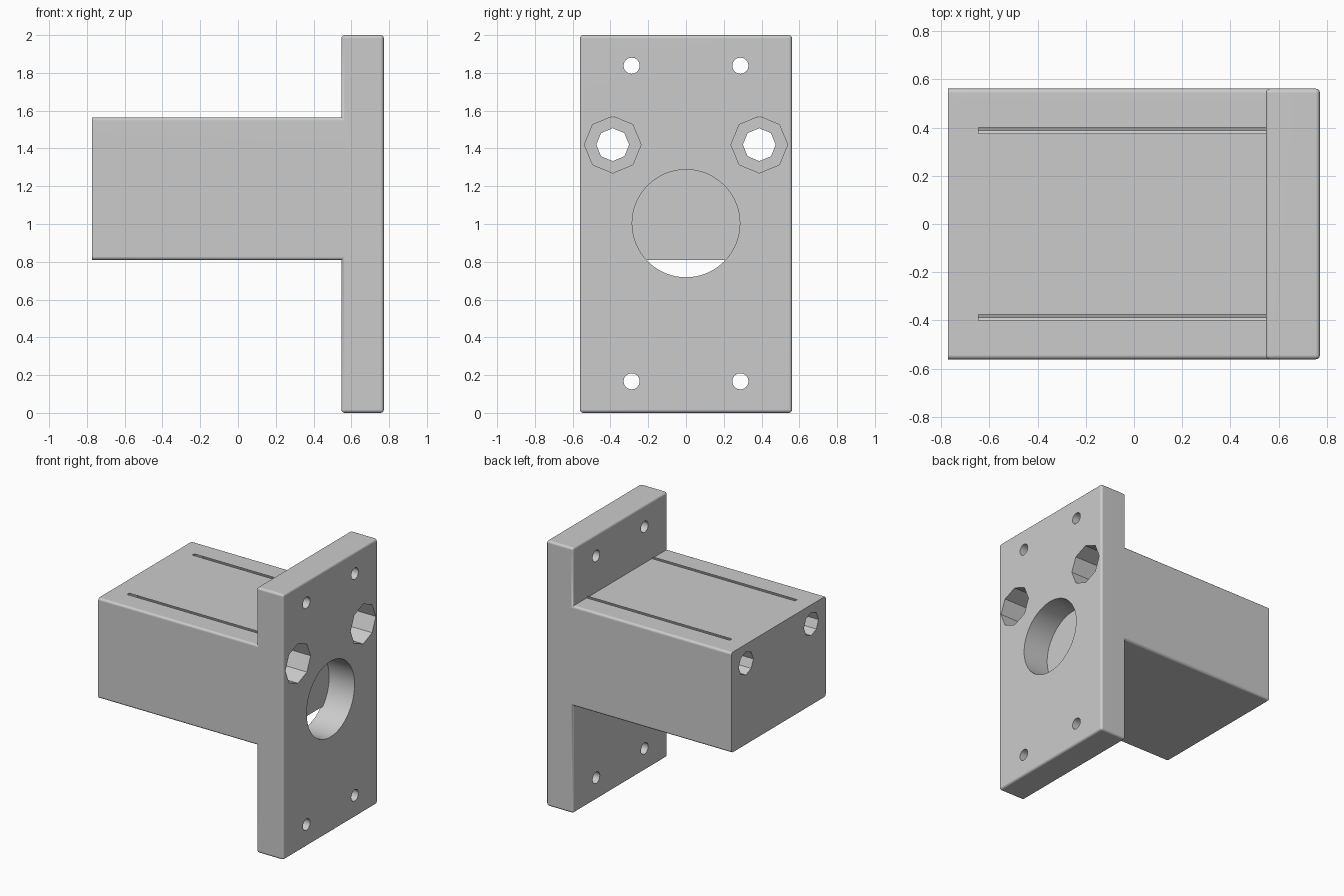
import bpy, bmesh, math
from mathutils import Matrix, Vector

cube = bpy.data.objects.get("Cube")
if cube:
    bpy.data.objects.remove(cube, do_unlink=True)

# Overall dimensions
END, BACK, FACE = -0.772, 0.547, 0.772      # block end, plate back, plate face
HALF, LOW, HIGH, TOP = 0.562, 0.81, 1.565, 2.0
SEAT = 0.56                                 # block face seen inside the port

grey = bpy.data.materials.new("light grey")
grey.use_nodes = True
grey.diffuse_color = (0.6, 0.6, 0.6, 1)
grey.node_tree.nodes["Principled BSDF"].inputs["Base Color"].default_value = (0.6, 0.6, 0.6, 1)


def add_object(name, bm):
    bmesh.ops.recalc_face_normals(bm, faces=bm.faces)
    mesh = bpy.data.meshes.new(name)
    bm.to_mesh(mesh)
    bm.free()
    mesh.materials.append(grey)
    obj = bpy.data.objects.new(name, mesh)
    bpy.context.collection.objects.link(obj)
    return obj


def rod(name, x0, x1, y, z, radius, sides):
    """Cylinder lying along x."""
    bm = bmesh.new()
    place = Matrix.Translation(((x0 + x1) / 2, y, z)) @ Matrix.Rotation(math.pi / 2, 4, 'Y')
    bmesh.ops.create_cone(bm, cap_ends=True, segments=sides, radius1=radius,
                          radius2=radius, depth=x1 - x0, matrix=place)
    return add_object(name, bm)


def apply_modifier(obj, mod):
    bpy.ops.object.select_all(action='DESELECT')
    bpy.context.view_layer.objects.active = obj
    obj.select_set(True)
    bpy.ops.object.modifier_apply(modifier=mod.name)


def cut(obj, cutter):
    mod = obj.modifiers.new("cut", 'BOOLEAN')
    mod.operation = 'DIFFERENCE'
    mod.solver = 'EXACT'
    mod.object = cutter
    apply_modifier(obj, mod)
    bpy.data.objects.remove(cutter, do_unlink=True)


# Flange plate and block: one T profile extruded across y
bm = bmesh.new()
profile = [(BACK, 0), (FACE, 0), (FACE, TOP), (BACK, TOP),
           (BACK, HIGH), (END, HIGH), (END, LOW), (BACK, LOW)]
side = bm.faces.new([bm.verts.new((x, -HALF, z)) for x, z in profile])
extruded = bmesh.ops.extrude_face_region(bm, geom=[side])["geom"]
bmesh.ops.translate(bm, vec=(0, 2 * HALF, 0),
                    verts=[v for v in extruded if isinstance(v, bmesh.types.BMVert)])
bmesh.ops.recalc_face_normals(bm, faces=bm.faces)

# Round the outer edges, keeping the block end and inner corners sharp
rounded = [e for e in bm.edges if e.is_convex
           and not all(v.co.x < END + 0.01 for v in e.verts)]
bmesh.ops.bevel(bm, geom=rounded, offset=0.018, offset_type='OFFSET',
                segments=3, profile=0.5, affect='EDGES')
body = add_object("flanged_block", bm)

# Round port through the plate, stopping at the block face
port = rod("port_cutter", BACK - 0.1, FACE + 0.1, 0, 1.003, 0.285, 64)
bm = bmesh.new()
bmesh.ops.create_cube(bm, size=1)
bmesh.ops.scale(bm, vec=(1, 2, HIGH - LOW), verts=bm.verts)
bmesh.ops.translate(bm, vec=(SEAT - 0.5, 0, (HIGH + LOW) / 2), verts=bm.verts)
cut(port, add_object("block_core", bm))
cut(body, port)

for s in (-1, 1):
    # Octagonal bores: the wide one breaks the top as a thin slot
    cut(body, rod("wide_bore", -0.645, 1, s * 0.388, 1.42, 0.15, 8))
    cut(body, rod("narrow_bore", -1, 0, s * 0.388, 1.42, 0.087, 8))
    # Mounting holes
    for z in (0.167, 1.838):
        cut(body, rod("mounting_hole", 0.3, 1, s * 0.288, z, 0.043, 16))

# Smooth rounded edges, flat large faces
bpy.ops.object.select_all(action='DESELECT')
bpy.context.view_layer.objects.active = body
body.select_set(True)
bpy.ops.object.shade_smooth_by_angle(angle=math.radians(35))
weighted = body.modifiers.new("flat_faces", 'WEIGHTED_NORMAL')
weighted.keep_sharp = True
